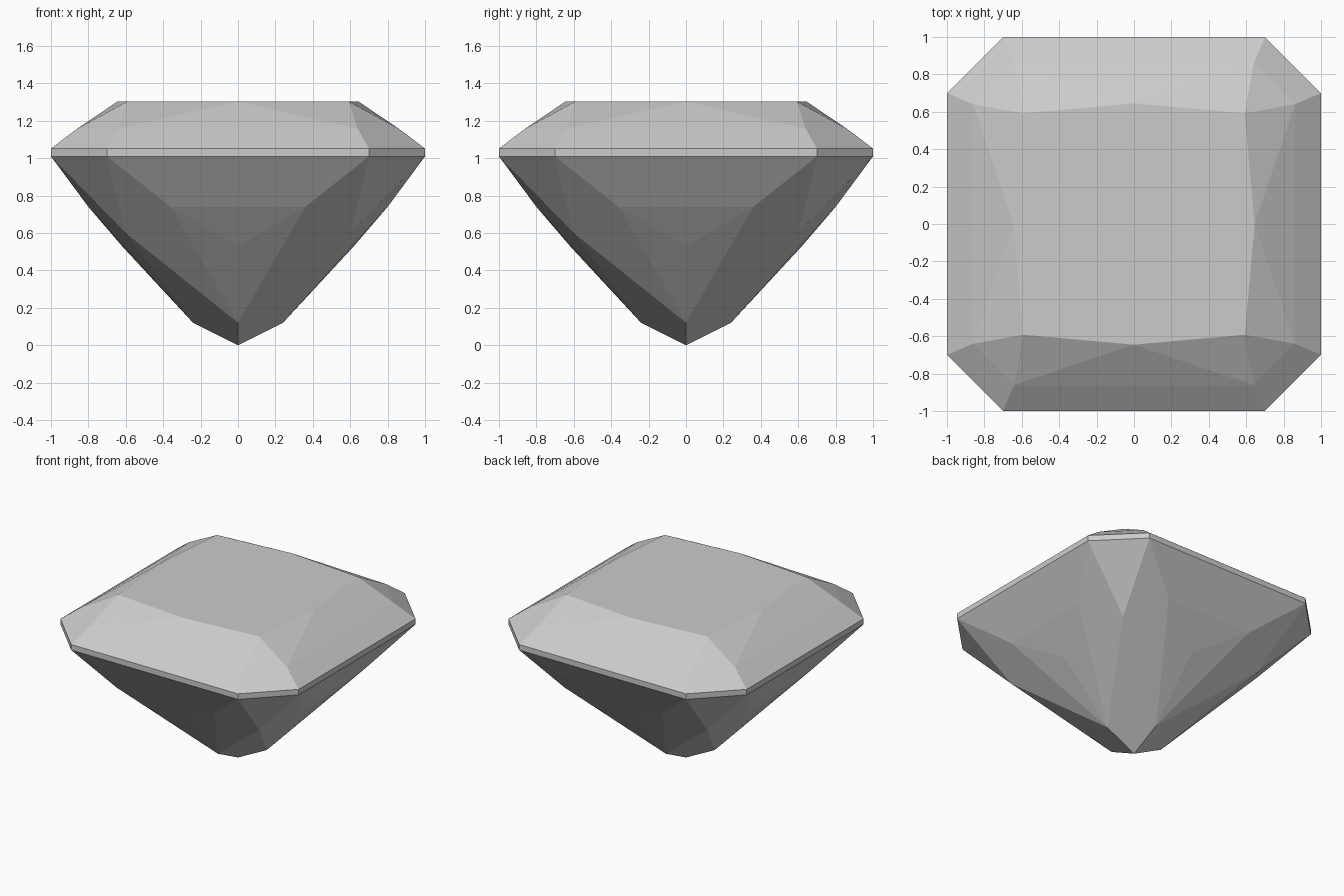
import bpy
import bmesh
import math

if "Cube" in bpy.data.objects:
    bpy.data.objects.remove(bpy.data.objects["Cube"])

# Key points of one facet group, (x, y, z); the rest follow by symmetry
KEY_POINTS = [
    (0.0, 0.645, 1.303),    # table, middle of side
    (0.592, 0.592, 1.303),  # table, corner
    (0.64, 0.86, 1.158),    # crown break
    (0.70, 1.0, 1.052),     # girdle top
    (0.70, 1.0, 1.01),      # girdle bottom
    (0.36, 0.80, 0.74),     # pavilion side break
    (0.0, 0.62, 0.53),      # pavilion side tip
    (0.60, 0.60, 0.60),     # pavilion corner tip
    (0.0, 0.24, 0.12),      # lower ring
    (0.0, 0.0, 0.0),        # culet
]


def eightfold(p):
    """Mirror a point in x, y and the diagonal."""
    x, y, z = p
    return {(sx * a, sy * b, z) for a, b in ((x, y), (y, x))
            for sx in (1, -1) for sy in (1, -1)}


stone = bpy.data.materials.new("grey stone")
stone.diffuse_color = (0.6, 0.6, 0.6, 1)
stone.use_nodes = True
stone.node_tree.nodes["Principled BSDF"].inputs["Base Color"].default_value = stone.diffuse_color

# Cut gem: convex solid spanned by the facet corners
bm = bmesh.new()
for key in KEY_POINTS:
    for co in sorted(eightfold(key)):
        bm.verts.new(co)
bmesh.ops.remove_doubles(bm, verts=bm.verts[:], dist=0.0001)
bmesh.ops.convex_hull(bm, input=bm.verts[:])

# Merge coplanar triangles into whole facets
bmesh.ops.dissolve_limit(bm, angle_limit=math.radians(1.5),
                         verts=bm.verts[:], edges=bm.edges[:])
bmesh.ops.recalc_face_normals(bm, faces=bm.faces[:])

mesh = bpy.data.meshes.new("cut_gem")
bm.to_mesh(mesh)
bm.free()
mesh.materials.append(stone)
gem = bpy.data.objects.new("cut_gem", mesh)
bpy.context.collection.objects.link(gem)
